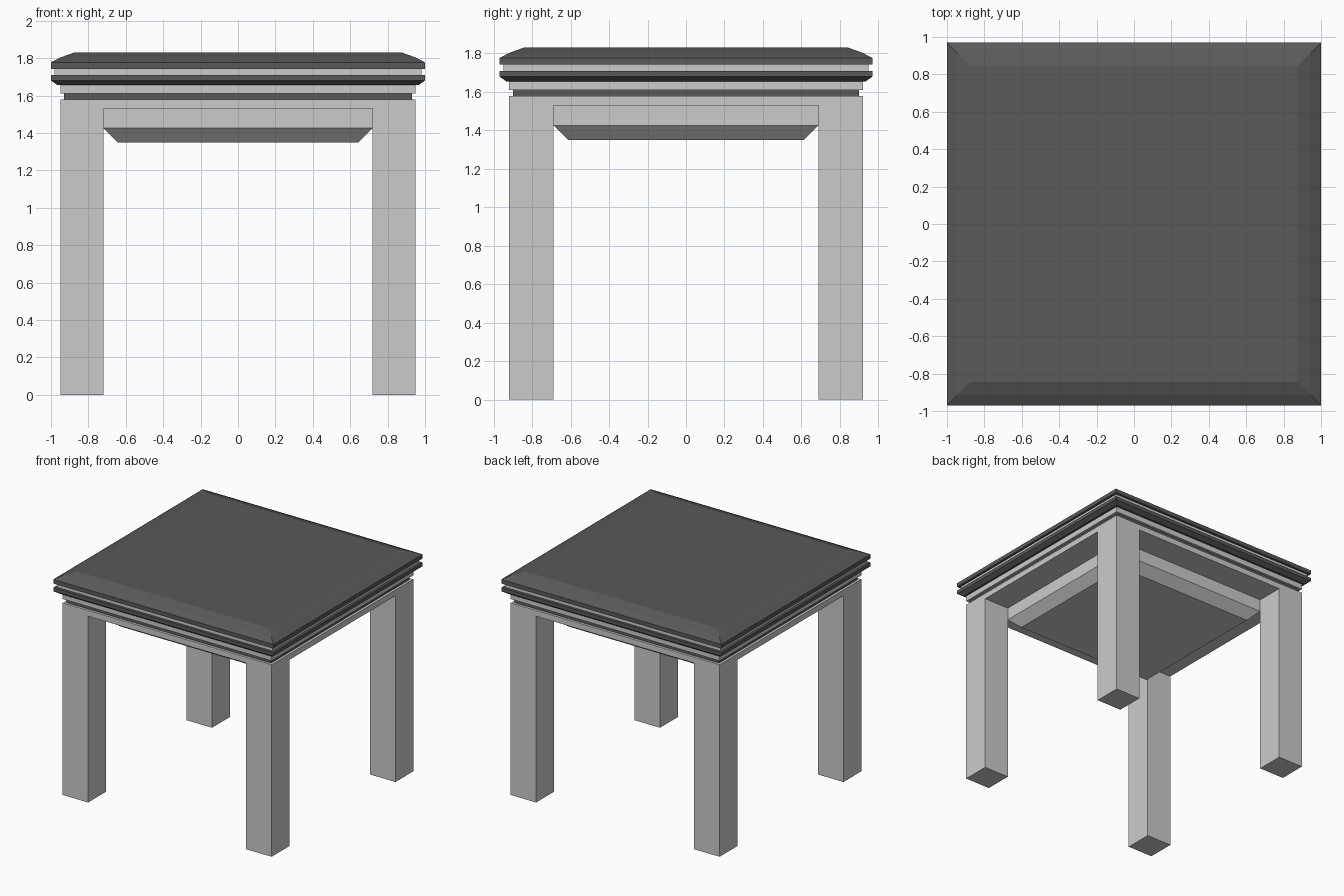
import bpy
import bmesh

if "Cube" in bpy.data.objects:
    bpy.data.objects.remove(bpy.data.objects["Cube"])

DEPTH_INSET = 0.03  # the table is slightly shallower than wide

dark = bpy.data.materials.new("dark_finish")
dark.diffuse_color = (0.1, 0.1, 0.1, 1)
dark.use_nodes = True
dark.node_tree.nodes["Principled BSDF"].inputs["Base Color"].default_value = dark.diffuse_color


def tiered_slab(name, profile, mat=None):
    """Closed rectangular solid swept from (half_width, z) points, bottom to top."""
    bm = bmesh.new()
    rings = []
    for w, z in profile:
        d = w - DEPTH_INSET
        rings.append([bm.verts.new((x * w, y * d, z))
                      for x, y in ((-1, -1), (1, -1), (1, 1), (-1, 1))])
    bm.faces.new(rings[0][::-1])
    bm.faces.new(rings[-1])
    for a, b in zip(rings, rings[1:]):
        for i in range(4):
            j = (i + 1) % 4
            bm.faces.new((a[i], a[j], b[j], b[i]))
    mesh = bpy.data.meshes.new(name)
    bm.to_mesh(mesh)
    bm.free()
    obj = bpy.data.objects.new(name, mesh)
    bpy.context.collection.objects.link(obj)
    if mat:
        mesh.materials.append(mat)
    return obj


def box(name, lo, hi):
    size = [b - a for a, b in zip(lo, hi)]
    centre = [(a + b) / 2 for a, b in zip(lo, hi)]
    bpy.ops.mesh.primitive_cube_add(size=1, location=centre)
    obj = bpy.context.object
    obj.name = name
    obj.scale = size
    return obj


# Table top with chamfered upper edge
tiered_slab("table_top", [(1.0, 1.743), (1.0, 1.777), (0.945, 1.805), (0.875, 1.83)], dark)
# Light reveal between the two dark slabs
tiered_slab("upper_reveal", [(0.98, 1.71), (0.98, 1.743)])
# Lower dark slab, chamfered underneath
tiered_slab("lower_slab", [(0.965, 1.655), (1.0, 1.68), (1.0, 1.71)], dark)
# Stepped moulding under the slabs
tiered_slab("lower_moulding", [(0.95, 1.61), (0.95, 1.655)])
tiered_slab("dark_reveal", [(0.93, 1.578), (0.93, 1.61)], dark)
# Frame, with the recessed chamfered tray beneath it
tiered_slab("frame", [(0.95, 1.53), (0.95, 1.578)])
tiered_slab("under_tray", [(0.643, 1.35), (0.718, 1.425), (0.718, 1.53)])

# Four square legs
for side, sx in (("left", -1), ("right", 1)):
    for end, sy in (("front", -1), ("back", 1)):
        xs = sorted((sx * 0.718, sx * 0.95))
        ys = sorted((sy * 0.688, sy * 0.92))
        box(f"{end}_{side}_leg", (xs[0], ys[0], 0), (xs[1], ys[1], 1.53))
